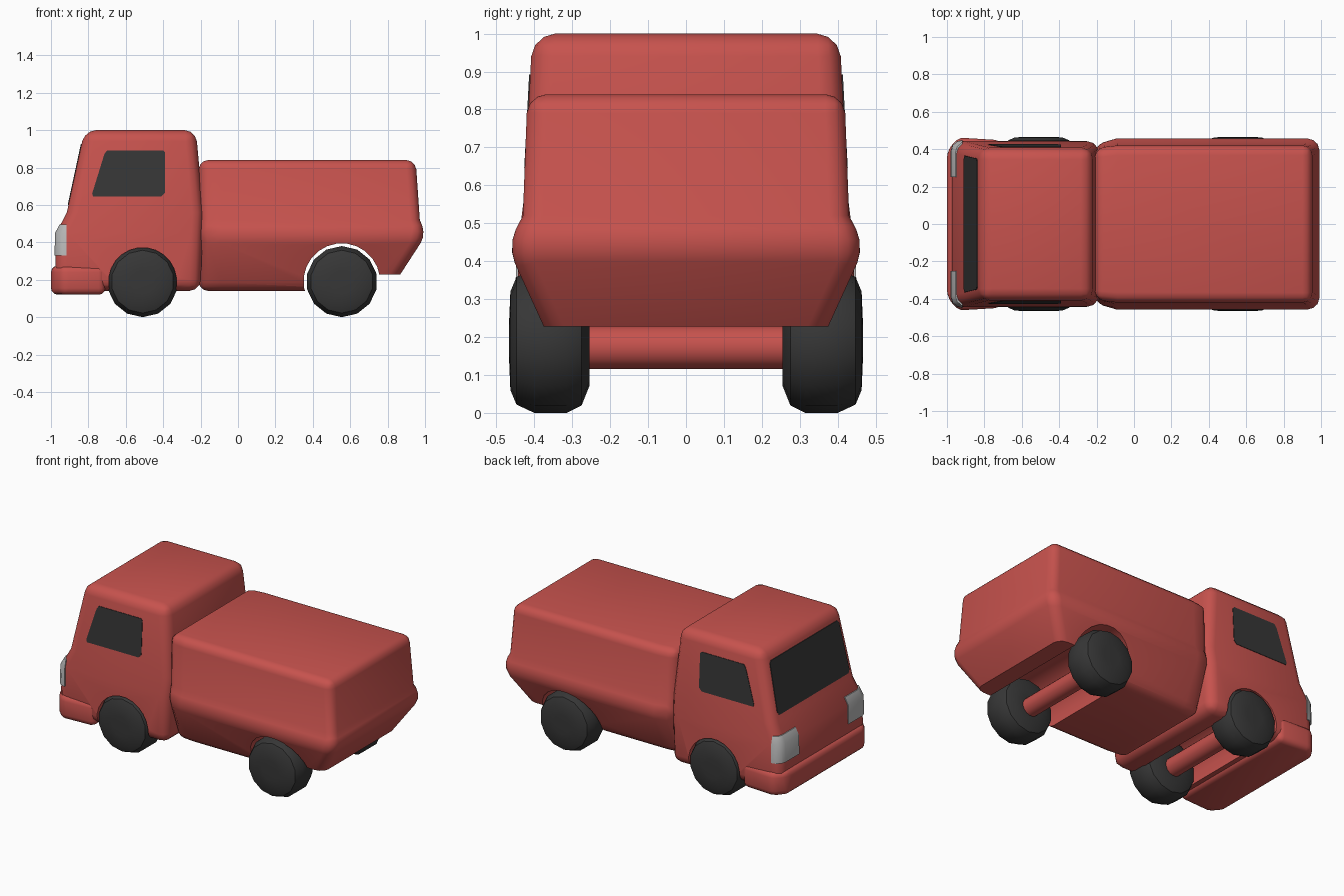
import bpy, bmesh, math

if "Cube" in bpy.data.objects:
    bpy.data.objects.remove(bpy.data.objects["Cube"])


def material(name, rgb):
    m = bpy.data.materials.new(name)
    m.diffuse_color = (*rgb, 1)
    m.use_nodes = True
    m.node_tree.nodes["Principled BSDF"].inputs["Base Color"].default_value = m.diffuse_color
    return m


RED = material("red paint", (0.57, 0.085, 0.075))
DARK = material("dark rubber and glass", (0.038, 0.038, 0.038))
LAMP = material("light grey lamp", (0.50, 0.50, 0.50))


def finish(name, bm, mat):
    bmesh.ops.recalc_face_normals(bm, faces=bm.faces[:])
    me = bpy.data.meshes.new(name)
    bm.to_mesh(me)
    bm.free()
    me.materials.append(mat)
    ob = bpy.data.objects.new(name, me)
    bpy.context.collection.objects.link(ob)
    return ob


def loft(bm, rings):
    """Skin closed rings of points and cap both ends."""
    vs = [[bm.verts.new(p) for p in r] for r in rings]
    n = len(vs[0])
    for a, b in zip(vs, vs[1:]):
        for i in range(n):
            j = (i + 1) % n
            bm.faces.new((a[i], a[j], b[j], b[i]))
    bm.faces.new(vs[0])
    bm.faces.new(vs[-1])


def stack(name, levels, mat=RED, bevel=0.05, segs=3):
    """Levels of (z, half outline), mirrored across y = 0, with rounded edges."""
    bm = bmesh.new()
    loft(bm, [[(x, y, z) for x, y in o] + [(x, -y, z) for x, y in reversed(o)]
              for z, o in levels])
    ob = finish(name, bm, mat)
    if bevel:
        b = ob.modifiers.new("round", 'BEVEL')
        b.width, b.segments = bevel, segs
        b.limit_method, b.angle_limit = 'ANGLE', math.radians(30)
    return ob


def lathe(name, prof, x, z, mat, n):
    """Turn (radius, y) points around a cross-wise axle line."""
    bm = bmesh.new()
    loft(bm, [[(x + r * math.cos(2 * math.pi * (i + .5) / n), y,
                z + r * math.sin(2 * math.pi * (i + .5) / n)) for i in range(n)]
              for r, y in prof])
    return finish(name, bm, mat)


def box(name, x0, x1, y, z0, z1):
    bm = bmesh.new()
    loft(bm, [[(x0, y[0], z), (x1, y[0], z), (x1, y[1], z), (x0, y[1], z)] for z in (z0, z1)])
    return finish(name, bm, RED)


def boolean(ob, cutter, op='DIFFERENCE'):
    m = ob.modifiers.new("cut", 'BOOLEAN')
    m.operation, m.object, m.solver = op, cutter, 'EXACT'


def bake(ob, mat, cutters=()):
    """Apply the modifiers and drop the cutters."""
    dg = bpy.context.evaluated_depsgraph_get()
    dg.update()
    me = bpy.data.meshes.new_from_object(ob.evaluated_get(dg))
    ob.modifiers.clear()
    ob.data = me
    me.materials.clear()
    me.materials.append(mat)
    for p in me.polygons:
        p.material_index = 0
    for c in cutters:
        bpy.data.objects.remove(c)


def cab_shell(name, g=0.0):
    rows = [(0.14, -0.98, -0.20, 0.445), (0.45, -0.972, -0.19, 0.442),
            (0.56, -0.915, -0.185, 0.428), (1.0, -0.82, -0.225, 0.405)]
    return stack(name, [(z, [(a - g, h + g), (b, h + g)]) for z, a, b, h in rows], bevel=0.06)


FRONT, REAR, AXIS = -0.51, 0.555, 0.19

# Cab with front wheel wells
cab = cab_shell("cab")
well = lathe("front_well_cutter", [(0.182, -0.6), (0.182, 0.6)], FRONT, AXIS, RED, 24)
boolean(cab, well)
bake(cab, RED, [well])

# Cargo body: flared waist, tapered towards the cab, with rear wheel wells
body = stack("cargo_body", [
    (z, [(-0.21, f), (-0.09, h), (b, h)]) for z, b, f, h in (
        (0.14, 0.81, 0.325, 0.335), (0.44, 1.005, 0.425, 0.472),
        (0.52, 0.972, 0.412, 0.430), (0.84, 0.95, 0.405, 0.418))])
well = lathe("rear_well_cutter", [(0.205, -0.6), (0.205, 0.6)], REAR, AXIS, RED, 24)
tail = box("tail_cutter", 0.556, 1.3, (-0.7, 0.7), 0.0, 0.228)
boolean(body, well)
boolean(body, tail)
bake(body, RED, [well, tail])

# Front bumper
outline = [(-1.0, 0.39), (-0.94, 0.462), (-0.71, 0.448)]
bumper = stack("front_bumper", [(0.12, outline), (0.275, outline)], bevel=0.035)
bake(bumper, RED)

smooth = [cab, body, bumper]

# Headlights: thin slices of a slightly larger cab shell at the corners
for side, label in ((1, "left"), (-1, "right")):
    lamp = cab_shell(label + "_headlight", 0.006)
    cut = box("lamp_cutter", -1.1, -0.918, sorted((side * 0.25, side * 0.6)), 0.33, 0.495)
    boolean(lamp, cut, 'INTERSECT')
    bake(lamp, LAMP, [cut])
    smooth.append(lamp)


def plate(name, pts, shift):
    bm = bmesh.new()
    loft(bm, [pts, [tuple(a + s for a, s in zip(p, shift)) for p in pts]])
    return finish(name, bm, DARK)


# Side windows
def side_y(z):
    return 0.428 - (z - 0.56) * 0.023 / 0.44


win = [(-0.775, 0.645), (-0.78, 0.66), (-0.715, 0.87), (-0.70, 0.892), (-0.40, 0.892),
       (-0.39, 0.88), (-0.39, 0.665), (-0.41, 0.645)]
for side, label in ((1, "left"), (-1, "right")):
    plate(label + "_window", [(x, side * (side_y(z) - 0.003), z) for x, z in win],
          (0, side * 0.006, 0))

# Windscreen
screen = [(-0.35, 0.60), (0.35, 0.60), (0.365, 0.62), (0.35, 0.91), (0.335, 0.925),
          (-0.335, 0.925), (-0.35, 0.91), (-0.365, 0.62)]
plate("windscreen", [(-0.912 + (z - 0.56) * 0.095 / 0.44, y, z) for y, z in screen],
      (-0.007, 0, 0))

# Wheels and axles
tyre = [(0.06, 0.466), (0.13, 0.463), (0.168, 0.447), (0.19, 0.40),
        (0.19, 0.315), (0.17, 0.275), (0.12, 0.255), (0.06, 0.255)]
for x, end in ((FRONT, "front"), (REAR, "rear")):
    for side, label in ((1, "left"), (-1, "right")):
        smooth.append(lathe(f"{end}_{label}_wheel", [(r, side * y) for r, y in tyre],
                            x, AXIS, DARK, 14))
    smooth.append(lathe(end + "_axle", [(0.058, -0.28), (0.058, 0.28)], x, 0.173, RED, 16))

# Smooth shading with sharp creases kept
bpy.ops.object.select_all(action='DESELECT')
for ob in smooth:
    ob.select_set(True)
bpy.context.view_layer.objects.active = cab
bpy.ops.object.shade_smooth_by_angle(angle=math.radians(40))
